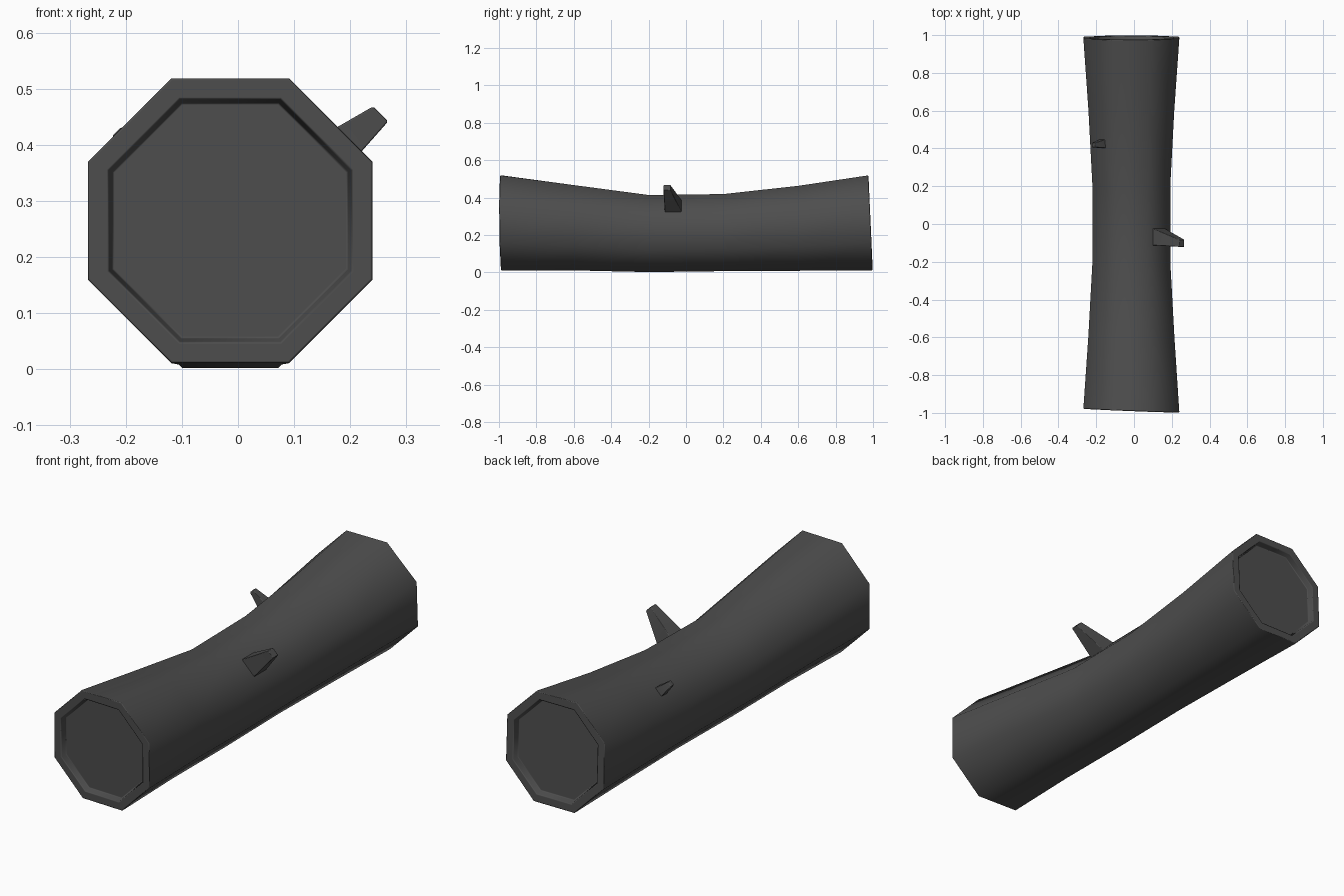
import bpy, bmesh
from math import radians, tan, pi
from mathutils import Vector

if "Cube" in bpy.data.objects:
    bpy.data.objects.remove(bpy.data.objects["Cube"])

# One dark grey for the whole log
grey = bpy.data.materials.new("dark_grey_bark")
grey.use_nodes = True
colour = (0.075, 0.075, 0.075, 1)
grey.diffuse_color = colour
grey.node_tree.nodes["Principled BSDF"].inputs["Base Color"].default_value = colour

AXIS_X = -0.014


def octagon(bm, y, half, cz, tilt_x=0.0, tilt_z=0.0):
    """Ring of eight vertices with flat sides facing x and z."""
    c = half * tan(pi / 8)
    outline = [(half, -c), (half, c), (c, half), (-c, half),
               (-half, c), (-half, -c), (-c, -half), (c, -half)]
    return [bm.verts.new((AXIS_X + x, y + tilt_x * x + tilt_z * z, cz + z))
            for x, z in outline]


def loft(bm, rings):
    """Skin consecutive rings and cap both ends."""
    n = len(rings[0])
    for a, b in zip(rings, rings[1:]):
        for i in range(n):
            j = (i + 1) % n
            bm.faces.new((a[i], a[j], b[j], b[i]))
    bm.faces.new(rings[0][::-1])
    bm.faces.new(rings[-1])
    bmesh.ops.recalc_face_normals(bm, faces=bm.faces)


def make_object(name, bm, angle, bevel, bevel_angle):
    mesh = bpy.data.meshes.new(name)
    bm.to_mesh(mesh)
    bm.free()
    mesh.materials.append(grey)
    ob = bpy.data.objects.new(name, mesh)
    bpy.context.collection.objects.link(ob)
    bpy.ops.object.select_all(action='DESELECT')
    ob.select_set(True)
    bpy.context.view_layer.objects.active = ob
    bpy.ops.object.shade_smooth_by_angle(angle=radians(angle))
    mod = ob.modifiers.new("worn_edges", 'BEVEL')
    mod.width = bevel
    mod.segments = 1
    mod.limit_method = 'ANGLE'
    mod.angle_limit = radians(bevel_angle)
    mod.harden_normals = True
    return ob


# Log: waisted octagonal trunk with a shallow recess in each sawn end
bm = bmesh.new()
front = dict(cz=0.265, tilt_x=-0.04, tilt_z=-0.01)
back = dict(cz=0.265, tilt_x=0.0, tilt_z=-0.045)
loft(bm, [
    octagon(bm, -0.96, 0.210, **front),
    octagon(bm, -0.988, 0.216, **front),
    octagon(bm, -0.988, 0.254, **front),
    octagon(bm, -0.6, 0.228, 0.239),
    octagon(bm, -0.2, 0.206, 0.208),
    octagon(bm, 0.2, 0.206, 0.213),
    octagon(bm, 0.6, 0.227, 0.236),
    octagon(bm, 0.987, 0.254, **back),
    octagon(bm, 0.987, 0.216, **back),
    octagon(bm, 0.959, 0.210, **back),
])
make_object("log", bm, 50, 0.004, 60)


# Branch stubs: tapered square pegs growing out of the upper slanted sides
def stub(name, base, tip, base_half, tip_half, side):
    across = Vector((side, 0, -1)).normalized()
    along = Vector((0, 1, 0))
    out = Vector((side, 0, 1)).normalized()
    bm = bmesh.new()

    def square(centre, half):
        return [bm.verts.new(centre + across * u * half + along * v * half)
                for u, v in ((-1, -1), (1, -1), (1, 1), (-1, 1))]

    base, tip = Vector(base), Vector(tip)
    loft(bm, [square(base - out * 0.02, base_half),
              square(base, base_half), square(tip, tip_half)])
    make_object(name, bm, 30, 0.003, 60)


stub("left_branch_stub", (0.131, -0.068, 0.355), (0.254, -0.102, 0.455),
     0.045, 0.019, 1)
stub("right_branch_stub", (-0.167, 0.425, 0.378), (-0.216, 0.418, 0.424),
     0.023, 0.012, -1)
